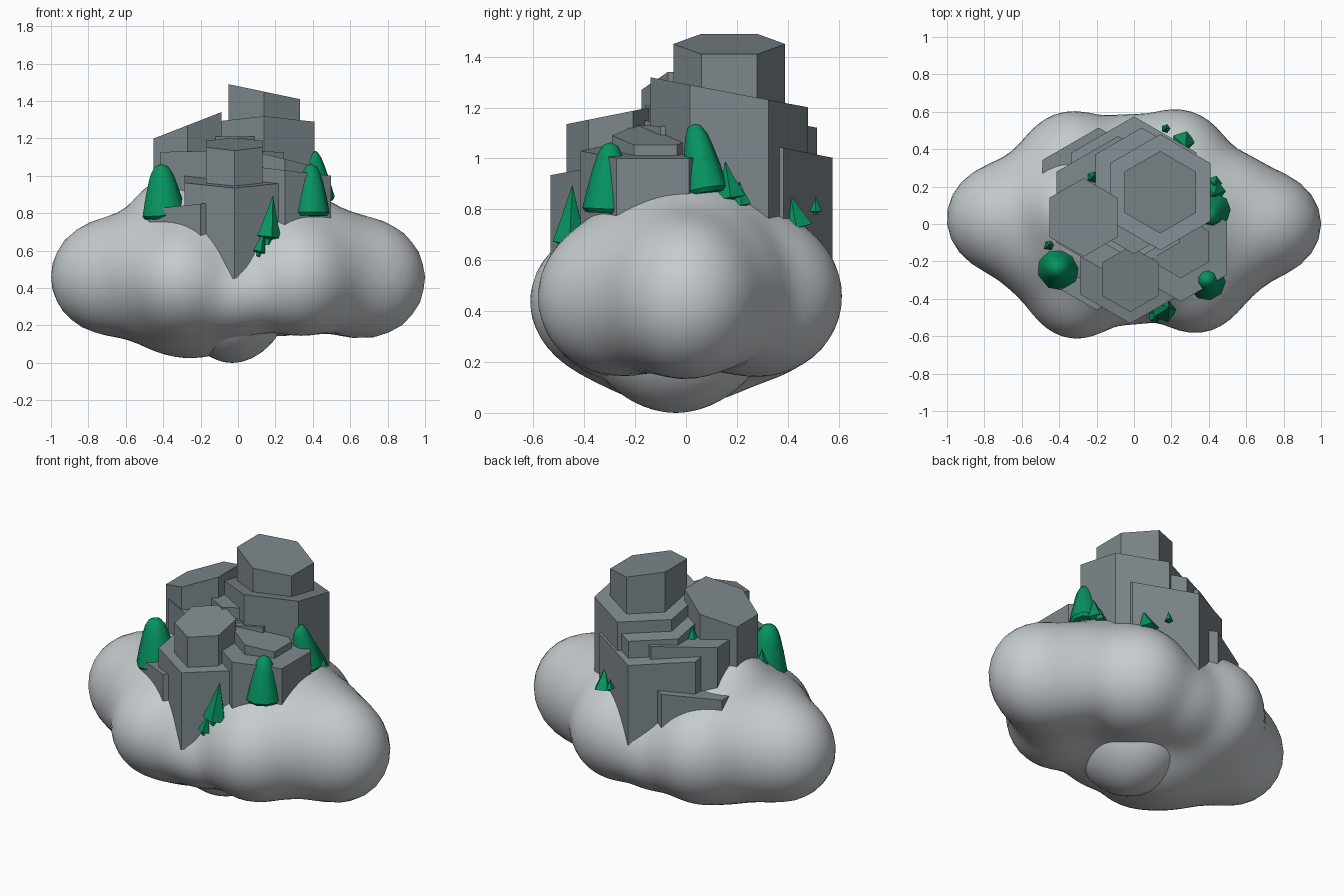
import bpy, bmesh, math
from mathutils import Vector, Euler

cube = bpy.data.objects.get("Cube")
if cube:
    bpy.data.objects.remove(cube, do_unlink=True)


def material(name, colour):
    mat = bpy.data.materials.new(name)
    mat.use_nodes = True
    mat.diffuse_color = (*colour, 1)
    mat.node_tree.nodes["Principled BSDF"].inputs["Base Color"].default_value = (*colour, 1)
    return mat


CLOUD = material("cloud grey", (0.56, 0.60, 0.62))
ROCK = material("rock grey", (0.205, 0.243, 0.26))
LEAF = material("leaf green", (0.002, 0.295, 0.118))


def finish(bm, name, mat, smooth=None):
    bmesh.ops.recalc_face_normals(bm, faces=bm.faces)
    mesh = bpy.data.meshes.new(name)
    bm.to_mesh(mesh)
    bm.free()
    mesh.materials.append(mat)
    obj = bpy.data.objects.new(name, mesh)
    bpy.context.collection.objects.link(obj)
    if smooth:
        bpy.ops.object.select_all(action='DESELECT')
        obj.select_set(True)
        bpy.context.view_layer.objects.active = obj
        bpy.ops.object.shade_smooth_by_angle(angle=math.radians(smooth))


# Cloud: a ball pushed outwards onto a soft blend of puffs (centre, radii)
PUFFS = [
    ((0, 0, .60), (.62, .42, .40)),
    ((.69, 0, .45), (.31, .28, .31)),
    ((-.69, .03, .46), (.31, .29, .30)),
    ((-.31, -.28, .44), (.28, .33, .29)),
    ((.33, -.27, .455), (.28, .31, .30)),
    ((-.33, .28, .46), (.29, .32, .31)),
    ((.23, .29, .46), (.29, .32, .31)),
    ((0, -.28, .36), (.22, .24, .20)),
    ((-.04, .34, .40), (.22, .23, .22)),
    ((-.25, -.03, .32), (.36, .36, .29)),
    ((-.38, .08, .77), (.16, .18, .19)),
]
# Shoulders that fill the hollows beside the end puffs
PUFFS += [((sx * .52, sy * .15, .47), (.21, .22, .26)) for sx in (-1, 1) for sy in (-1, 1)]
BLEND = 0.05


def inside(p):
    total = 0
    for centre, radii in PUFFS:
        k = math.sqrt(sum(((a - c) / r) ** 2 for a, c, r in zip(p, centre, radii)))
        total += math.exp(min((1 - k) * min(radii) / BLEND, 50))
    return total > 1


bm = bmesh.new()
bmesh.ops.create_icosphere(bm, subdivisions=5, radius=1)
middle = Vector((0, 0, .46))
for v in bm.verts:
    ray, near, far = v.co.normalized(), 0.1, 1.2
    for step in range(13):
        half = (near + far) / 2
        if inside(middle + ray * half):
            near = half
        else:
            far = half
    v.co = middle + ray * near
finish(bm, "cloud", CLOUD, 60)

# Low bulge beneath the cloud, narrowing downwards
bm = bmesh.new()
bmesh.ops.create_icosphere(bm, subdivisions=4, radius=1)
for v in bm.verts:
    taper = 1 + .2 * v.co.z
    v.co = Vector((v.co.x * .28 * taper - .03, v.co.y * .34 * taper - .04, v.co.z * .23 + .23))
finish(bm, "cloud_underside", CLOUD, 60)


# Rocks: six-sided columns with sloping tops
def column(name, x, y, radius, top, slope_x=0, slope_y=0, bottom=.45):
    bm = bmesh.new()
    rings = []
    for is_top in (False, True):
        ring = []
        for i in range(6):
            a = math.pi / 6 + i * math.pi / 3
            dx, dy = radius * math.cos(a), radius * math.sin(a)
            z = top + dx * slope_x + dy * slope_y if is_top else bottom
            ring.append(bm.verts.new((x + dx, y + dy, z)))
        rings.append(ring)
        bm.faces.new(ring)
    for i in range(6):
        j = (i + 1) % 6
        bm.faces.new((rings[0][i], rings[0][j], rings[1][j], rings[1][i]))
    finish(bm, name, ROCK)


column("tall_tower", .14, .17, .22, 1.45, slope_x=-.21)
column("tall_tower_base", .14, .17, .31, 1.26, slope_y=-.19)
column("left_tower", -.27, .035, .21, 1.27, slope_x=.39)
column("front_tower", -.02, -.295, .175, 1.17, slope_y=.2)
column("front_tower_base", -.02, -.225, .307, .99, slope_y=.18)
column("middle_rock", 0, -.02, .14, 1.21)
column("middle_slab", -.085, .09, .38, 1.12, slope_y=-.04)
column("back_step", .04, .23, .285, 1.175, slope_y=-.19)
column("back_slab", 0, .19, .385, 1.08, slope_y=-.2)
column("back_left_base", -.19, .17, .345, .85, slope_x=.08)
column("right_base", .25, -.13, .285, 1.03, slope_x=-.12)
column("right_step", .25, -.12, .17, 1.09, slope_x=-.25)
column("left_base", -.2, -.14, .32, .85, slope_x=.1)


# Trees: rings of (radius, height) share, scaled and leaned
ROUND = [(.85, 0), (1, .06), (.84, .35), (.64, .65), (.5, .82), (.3, .95), (0, 1)]
POINTED = [(.35, 0), (.4, .12), (1, .16), (.45, .6), (0, 1)]


def tree(name, x, y, bottom, top, radius, profile, sides, lean=(0, 0), smooth=None):
    bm = bmesh.new()
    height = top - bottom
    rings = []
    for r, h in profile[:-1]:
        rings.append([bm.verts.new((radius * r * math.cos(i * math.tau / sides),
                                    radius * r * math.sin(i * math.tau / sides),
                                    height * h)) for i in range(sides)])
    tip = bm.verts.new((0, 0, height))
    bm.faces.new(rings[0])
    for i in range(sides):
        j = (i + 1) % sides
        for low, high in zip(rings, rings[1:]):
            bm.faces.new((low[i], low[j], high[j], high[i]))
        bm.faces.new((rings[-1][i], rings[-1][j], tip))
    turn = Euler((lean[0], lean[1], 0)).to_matrix()
    for v in bm.verts:
        v.co = turn @ v.co + Vector((x, y, bottom))
    finish(bm, name, LEAF, smooth)


tree("left_round_tree", -.395, -.235, .77, 1.065, .122, ROUND, 9, (0, -.06), 40)
tree("right_front_round_tree", .39, -.31, .785, 1.065, .1, ROUND, 9, (-.05, .0), 40)
tree("right_back_round_tree", .43, .08, .86, 1.145, .09, ROUND, 9, (.17, -.12), 40)

tree("front_pine", .155, -.46, .63, .90, .07, POINTED, 5, (-.05, .12))
tree("front_small_pine", .105, -.5, .57, .73, .035, POINTED, 5, (-.1, .25))
tree("right_pine", .43, .18, .82, .99, .06, POINTED, 5, (.15, 0))
tree("right_small_pine", .43, .22, .80, .91, .04, POINTED, 5, (.1, 0))
tree("back_pine", .26, .44, .71, .86, .065, POINTED, 5, (.2, .1))
tree("back_small_pine", .17, .51, .78, .85, .025, POINTED, 5)
tree("slab_pine", -.22, .25, 1.06, 1.19, .045, POINTED, 5)
tree("left_pine", -.45, -.11, .84, .97, .04, POINTED, 5)
